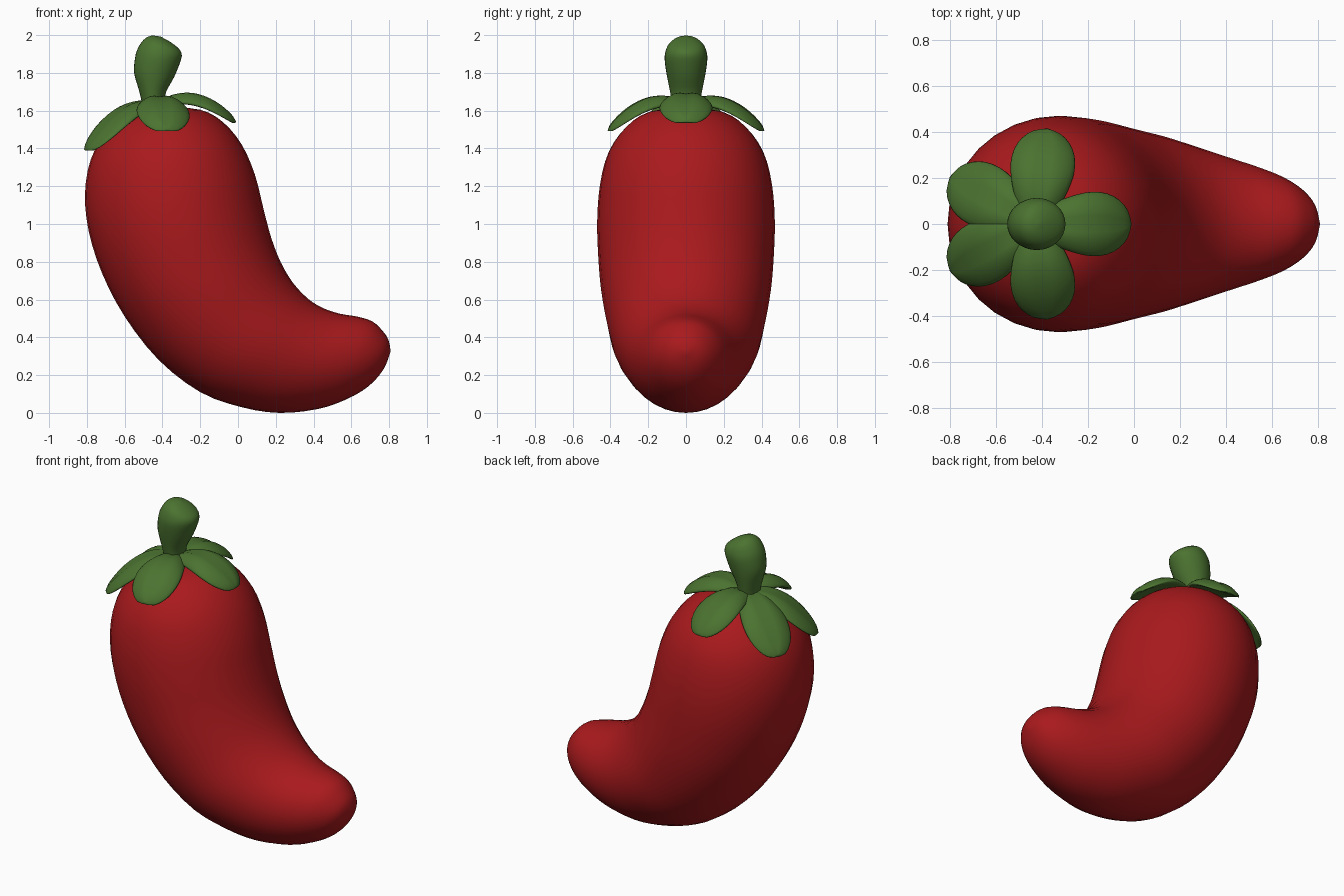
import bpy, bmesh, math
from mathutils import Vector

if "Cube" in bpy.data.objects:
    bpy.data.objects.remove(bpy.data.objects["Cube"])

SEG = 32


def material(name, color):
    m = bpy.data.materials.new(name)
    m.diffuse_color = (*color, 1)
    m.use_nodes = True
    m.node_tree.nodes["Principled BSDF"].inputs["Base Color"].default_value = m.diffuse_color
    return m


RED = material("pepper_red", (0.40, 0.010, 0.012))
GREEN = material("leaf_green", (0.07, 0.17, 0.03))


def smooth_rows(rows, steps):
    """Catmull-Rom interpolation through rows of numbers."""
    out = []
    for k in range(len(rows) - 1):
        a, b, c, d = (rows[max(0, min(len(rows) - 1, k + j))] for j in (-1, 0, 1, 2))
        for s in range(steps):
            t = s / steps
            out.append([0.5 * (2 * q + (r - p) * t + (2 * p - 5 * q + 4 * r - w) * t * t
                               + (3 * q - p - 3 * r + w) * t ** 3)
                        for p, q, r, w in zip(a, b, c, d)])
    return out + [list(rows[-1])]


def loft(name, rings, mat):
    """Skin a list of closed rings; collapsed end rings become poles."""
    bm = bmesh.new()
    vs = [[bm.verts.new(p) for p in ring] for ring in rings]
    n = len(rings[0])
    for r0, r1 in zip(vs, vs[1:]):
        for i in range(n):
            j = (i + 1) % n
            bm.faces.new((r0[i], r0[j], r1[j], r1[i]))
    bmesh.ops.remove_doubles(bm, verts=bm.verts, dist=1e-5)
    bmesh.ops.holes_fill(bm, edges=[e for e in bm.edges if e.is_boundary])
    bmesh.ops.recalc_face_normals(bm, faces=bm.faces)
    for f in bm.faces:
        f.smooth = True
    me = bpy.data.meshes.new(name)
    bm.to_mesh(me)
    bm.free()
    me.materials.append(mat)
    ob = bpy.data.objects.new(name, me)
    bpy.context.collection.objects.link(ob)
    return ob


def outline_loft(name, rows, mat, steps=3):
    """Rows: outer x, outer z, inner x, inner z, half depth in y."""
    rings = []
    for ox, oz, ix, iz, hw in smooth_rows(rows, steps):
        o, i = Vector((ox, 0, oz)), Vector((ix, 0, iz))
        c, h = (o + i) / 2, (i - o) / 2
        rings.append([c + h * math.cos(a) + Vector((0, hw * math.sin(a), 0))
                      for a in (2 * math.pi * k / SEG for k in range(SEG))])
    return loft(name, rings, mat)


# Curved red fruit, from shoulder to tip
outline_loft("pepper_body", [
    (-0.38, 1.62, -0.38, 1.62, 0),
    (-0.58, 1.575, -0.20, 1.605, 0.20),
    (-0.70, 1.48, -0.08, 1.54, 0.32),
    (-0.78, 1.34, 0.02, 1.42, 0.41),
    (-0.81, 1.16, 0.09, 1.26, 0.455),
    (-0.79, 0.96, 0.135, 1.08, 0.47),
    (-0.72, 0.74, 0.175, 0.93, 0.465),
    (-0.60, 0.51, 0.225, 0.80, 0.45),
    (-0.42, 0.28, 0.29, 0.69, 0.42),
    (-0.20, 0.11, 0.37, 0.605, 0.385),
    (0.02, 0.03, 0.45, 0.555, 0.34),
    (0.22, 0.00, 0.54, 0.525, 0.295),
    (0.42, 0.02, 0.63, 0.51, 0.25),
    (0.57, 0.07, 0.71, 0.485, 0.205),
    (0.69, 0.14, 0.765, 0.435, 0.15),
    (0.77, 0.23, 0.797, 0.385, 0.085),
    (0.808, 0.325, 0.808, 0.325, 0)], RED)

# Bent stem, widening to a slanted rounded end
outline_loft("stem", [
    (-0.52, 1.58, -0.38, 1.58, 0.08),
    (-0.51, 1.64, -0.39, 1.64, 0.075),
    (-0.525, 1.71, -0.38, 1.70, 0.085),
    (-0.55, 1.80, -0.337, 1.78, 0.102),
    (-0.545, 1.88, -0.305, 1.86, 0.113),
    (-0.53, 1.93, -0.298, 1.90, 0.108),
    (-0.50, 1.975, -0.315, 1.93, 0.09),
    (-0.46, 1.997, -0.36, 1.965, 0.05),
    (-0.41, 1.992, -0.41, 1.992, 0)], GREEN)


# Calyx leaves: arched, drooping at the edges, creased along the middle
def leaf(name, tip):
    base, tip = Vector((-0.43, 0, 1.63)), Vector(tip)
    flat = Vector((tip.x - base.x, tip.y, 0)).normalized()
    side = Vector((-flat.y, flat.x, 0))
    rows = [(-0.12, 0, 0), (-0.05, 0.05, 0.015), (0.12, 0.08, 0.025), (0.3, 0.11, 0.03),
            (0.45, 0.13, 0.033), (0.6, 0.14, 0.033), (0.75, 0.132, 0.032),
            (0.87, 0.105, 0.028), (0.96, 0.06, 0.02), (1.0, 0, 0)]
    rings = []
    for t, hw, th in smooth_rows(rows, 2):
        c = base.lerp(tip, t) + Vector((0, 0, 0.32 * t * (1 - t)))
        ring = []
        for k in range(24):
            a = 2 * math.pi * k / 24
            u, v = math.cos(a), math.sin(a)
            crease = 1 - 0.4 * math.exp(-(u / 0.25) ** 2) if v > 0 else 1
            ring.append(c + side * hw * u
                        + Vector((0, 0, th * v * crease - 0.25 * hw * u * u)))
        rings.append(ring)
    loft(name, rings, GREEN)


leaf("leaf_right", (-0.01, 0, 1.54))
for label, s in (("front", -1), ("back", 1)):
    leaf("leaf_" + label, (-0.375, 0.415 * s, 1.495))
    leaf("leaf_left_" + label, (-0.80, 0.205 * s, 1.39))
